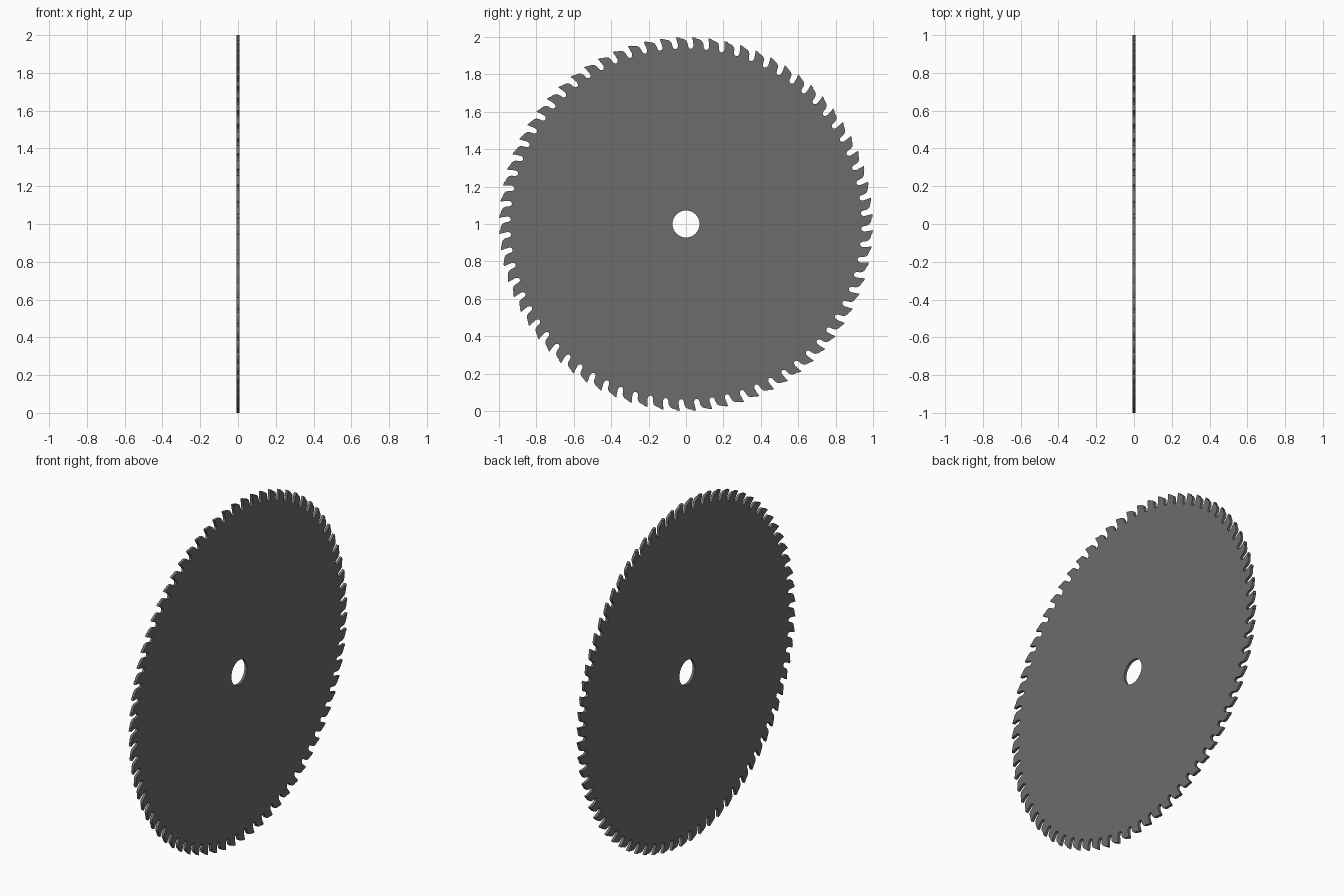
import bpy, bmesh, math
from mathutils import Matrix

if "Cube" in bpy.data.objects:
    bpy.data.objects.remove(bpy.data.objects["Cube"])

TEETH, HALF_THICK, BORE = 72, 0.008, 0.072
PITCH = 2 * math.pi / TEETH
PHASE = math.pi / 2 - 0.033

# one tooth pitch: (arc offset, radius) - cutting face, round gullet, curved back, tip insert
tooth = [(0, 1.0), (-0.005, 0.978), (-0.009, 0.956), (-0.0075, 0.946),
         (-0.002, 0.939), (0.006, 0.9365), (0.014, 0.939), (0.0195, 0.946),
         (0.022, 0.956), (0.025, 0.969), (0.031, 0.980), (0.041, 0.987),
         (0.054, 0.991), (0.068, 0.9935), (0.0685, 0.997)]


def polar(r, a):
    return (r * math.cos(a), r * math.sin(a))


def add_loop(curve, pts):
    sp = curve.splines.new('POLY')
    sp.points.add(len(pts) - 1)
    for p, (x, y) in zip(sp.points, pts):
        p.co = (x, y, 0, 1)
    sp.use_cyclic_u = True


# blade outline and arbor hole as a filled, extruded curve
curve = bpy.data.curves.new("blade_outline", 'CURVE')
curve.dimensions = '2D'
curve.fill_mode = 'BOTH'
curve.extrude = HALF_THICK
add_loop(curve, [polar(r, PHASE + k * PITCH + s) for k in range(TEETH) for s, r in tooth])
add_loop(curve, [polar(BORE, 2 * math.pi * i / 64) for i in range(64)])
helper = bpy.data.objects.new("outline_helper", curve)
bpy.context.collection.objects.link(helper)

# turn it into a mesh standing in the y-z plane
deps = bpy.context.evaluated_depsgraph_get()
mesh = bpy.data.meshes.new_from_object(helper.evaluated_get(deps))
bpy.data.objects.remove(helper)
bm = bmesh.new()
bm.from_mesh(mesh)
bmesh.ops.remove_doubles(bm, verts=bm.verts, dist=1e-5)
bm.transform(Matrix(((0, 0, 1, 0), (1, 0, 0, 0), (0, 1, 0, 1), (0, 0, 0, 1))))
bmesh.ops.recalc_face_normals(bm, faces=bm.faces)
for f in bm.faces:
    f.smooth = False
bm.to_mesh(mesh)
bm.free()

# dark steel
steel = bpy.data.materials.new("dark_steel")
steel.diffuse_color = (0.15, 0.15, 0.152, 1)
steel.use_nodes = True
steel.node_tree.nodes["Principled BSDF"].inputs["Base Color"].default_value = steel.diffuse_color
mesh.materials.clear()
mesh.materials.append(steel)
blade = bpy.data.objects.new("saw_blade", mesh)
bpy.context.collection.objects.link(blade)
